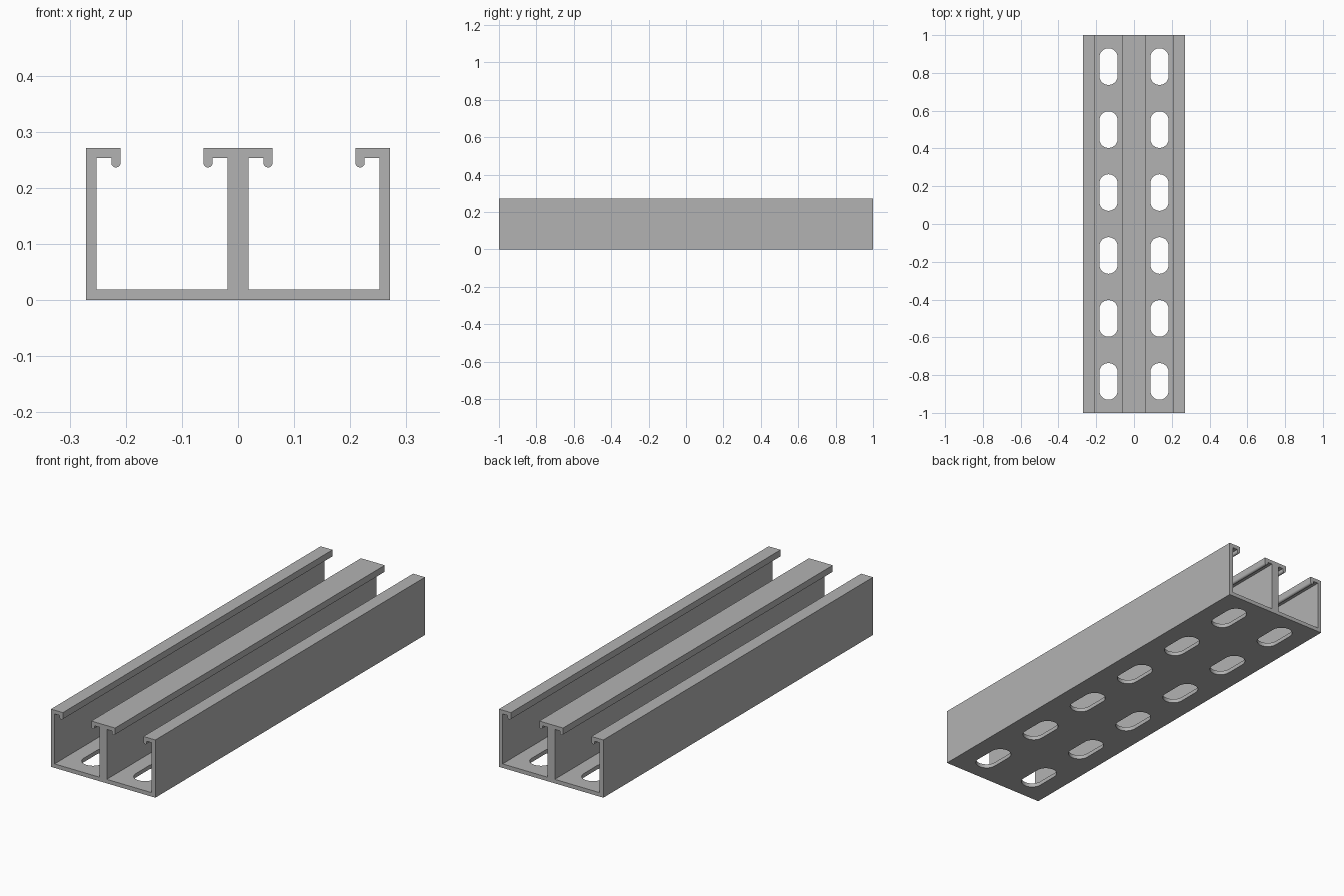
import bpy, bmesh
from math import pi, sin, cos

cube = bpy.data.objects.get("Cube")
if cube:
    bpy.data.objects.remove(cube, do_unlink=True)

# Dimensions
W, H, L = 0.271, 0.271, 1.0      # half width, height, half length
WALL, PLATE = 0.0187, 0.018      # wall and lip thickness
LIP, HOOK = 0.0618, 0.0083       # lip width, hook tip radius
TIP = 0.2445                     # height of hook tip centre
SLOT_X, SLOT_R, SLOT_HALF = 0.135, 0.0485, 0.097

steel = bpy.data.materials.new("grey steel")
steel.use_nodes = True
grey = (0.45, 0.45, 0.45, 1)
steel.diffuse_color = grey
steel.node_tree.nodes["Principled BSDF"].inputs["Base Color"].default_value = grey


def arc(cx, cy, r, start, end, steps):
    return [(cx + r * cos(start + (end - start) * i / steps),
             cy + r * sin(start + (end - start) * i / steps)) for i in range(steps + 1)]


def add_prism(bm, points, to_3d, offset):
    """Extrude a closed outline along an offset vector."""
    face = bm.faces.new([bm.verts.new(to_3d(*p)) for p in points])
    moved = bmesh.ops.extrude_face_region(bm, geom=[face])["geom"]
    bmesh.ops.translate(bm, vec=offset,
                        verts=[v for v in moved if isinstance(v, bmesh.types.BMVert)])


def finish(name, bm):
    bmesh.ops.recalc_face_normals(bm, faces=bm.faces)
    mesh = bpy.data.meshes.new(name)
    bm.to_mesh(mesh)
    bm.free()
    mesh.materials.append(steel)
    obj = bpy.data.objects.new(name, mesh)
    bpy.context.collection.objects.link(obj)
    return obj


# Double channel section: right half, then its mirror
under = H - PLATE
half = [(LIP, H)]
half += arc(LIP - HOOK, TIP, HOOK, 0, -pi, 8)
half += [(LIP - 2 * HOOK, under), (WALL, under), (WALL, WALL),
         (W - WALL, WALL), (W - WALL, under), (W - LIP + 2 * HOOK, under)]
half += arc(W - LIP + HOOK, TIP, HOOK, 0, -pi, 8)
half += [(W - LIP, H), (W, H), (W, 0)]
section = half + [(-x, z) for x, z in reversed(half)]

bm = bmesh.new()
add_prism(bm, section, lambda x, z: (x, -L, z), (0, 2 * L, 0))
channel = finish("double_channel", bm)

# Two rows of rounded slots through the floor
bm = bmesh.new()
reach = SLOT_HALF - SLOT_R
for side in (-1, 1):
    for i in range(6):
        x, y = side * SLOT_X, (i - 2.5) / 3
        outline = arc(x, y + reach, SLOT_R, 0, pi, 16) + arc(x, y - reach, SLOT_R, pi, 2 * pi, 16)
        add_prism(bm, outline, lambda a, b: (a, b, -0.05), (0, 0, 0.1))
cutter = finish("slot_cutter", bm)

cut = channel.modifiers.new("slots", "BOOLEAN")
cut.object = cutter
cut.operation = "DIFFERENCE"
cut.solver = "EXACT"
bpy.context.view_layer.objects.active = channel
channel.select_set(True)
bpy.ops.object.modifier_apply(modifier=cut.name)
bpy.data.objects.remove(cutter, do_unlink=True)

# Smooth the rounded hooks and slot ends, keep edges sharp
bpy.ops.object.shade_smooth_by_angle(angle=pi / 6)
